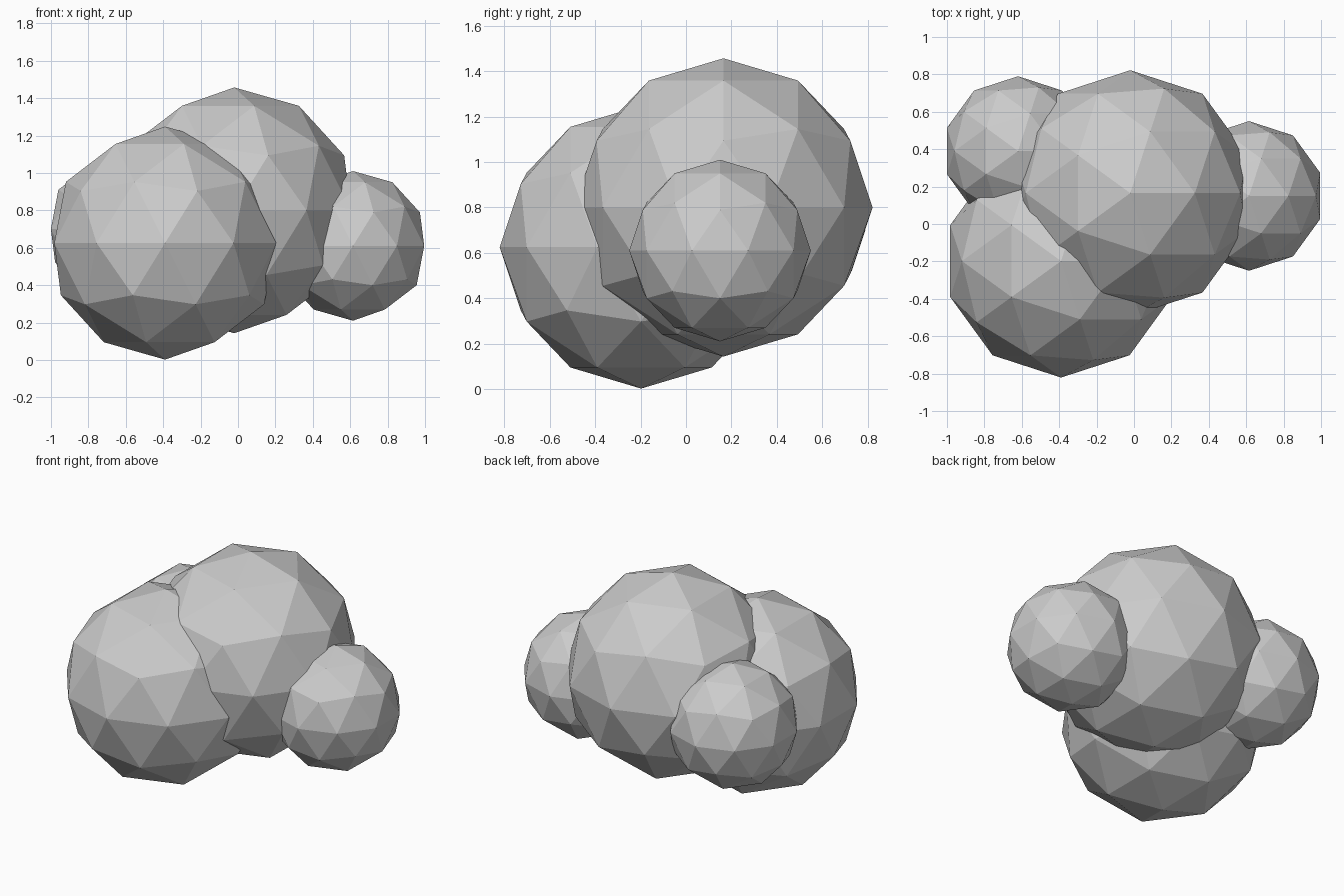
import bpy

if "Cube" in bpy.data.objects:
    bpy.data.objects.remove(bpy.data.objects["Cube"])

# Low-poly cluster of overlapping faceted balls: name, centre, radius
PUFFS = [
    ("main_puff", (-0.02, 0.165, 0.80), 0.657),
    ("front_puff", (-0.39, -0.198, 0.625), 0.623),
    ("right_puff", (0.615, 0.15, 0.61), 0.40),
    ("back_left_puff", (-0.62, 0.39, 0.70), 0.40),
]


def add_puff(name, centre, radius):
    bpy.ops.mesh.primitive_ico_sphere_add(subdivisions=2, radius=radius, location=centre)
    puff = bpy.context.object
    puff.name = name
    bpy.ops.object.shade_flat()


for puff in PUFFS:
    add_puff(*puff)
